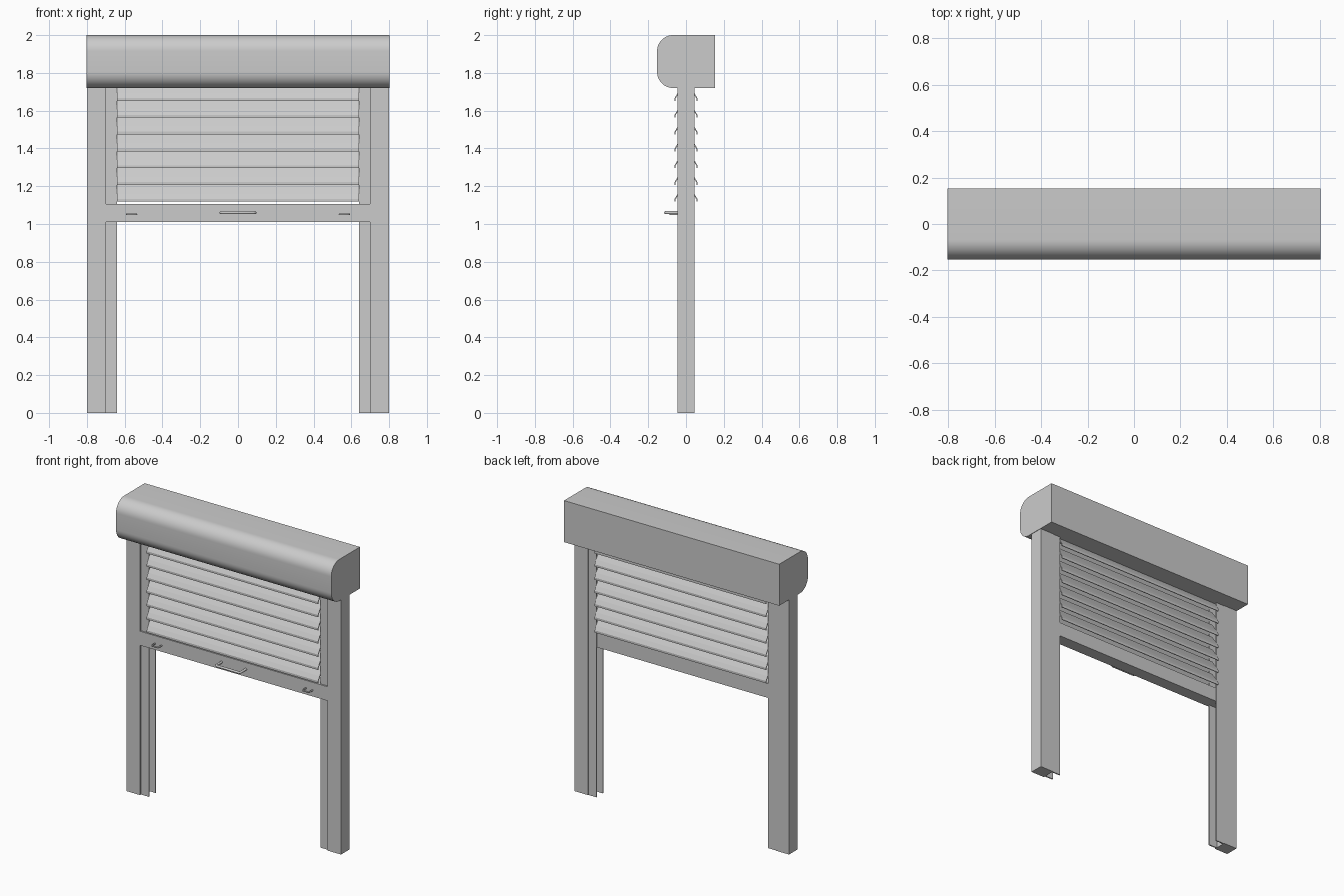
import bpy, bmesh, math
from mathutils import Vector

if "Cube" in bpy.data.objects:
    bpy.data.objects.remove(bpy.data.objects["Cube"])


def add_object(name, bm, smooth=False):
    bmesh.ops.recalc_face_normals(bm, faces=bm.faces)
    mesh = bpy.data.meshes.new(name)
    bm.to_mesh(mesh)
    bm.free()
    ob = bpy.data.objects.new(name, mesh)
    bpy.context.collection.objects.link(ob)
    if smooth:
        bpy.ops.object.select_all(action='DESELECT')
        ob.select_set(True)
        bpy.context.view_layer.objects.active = ob
        bpy.ops.object.shade_smooth_by_angle(angle=math.radians(35))
    return ob


def prism(name, points, direction, smooth=False):
    """Extrude a closed outline along a direction vector."""
    bm = bmesh.new()
    face = bm.faces.new([bm.verts.new(p) for p in points])
    ext = bmesh.ops.extrude_face_region(bm, geom=[face])
    moved = [v for v in ext["geom"] if isinstance(v, bmesh.types.BMVert)]
    bmesh.ops.translate(bm, vec=Vector(direction), verts=moved)
    return add_object(name, bm, smooth)


def along_x(name, yz, half, smooth=False):
    return prism(name, [(-half, y, z) for y, z in yz], (2 * half, 0, 0), smooth)


def rod(name, path, radius, scale_z=1.0):
    """Round bar following a bent path."""
    cu = bpy.data.curves.new(name, 'CURVE')
    cu.dimensions = '3D'
    cu.bevel_depth = radius
    cu.bevel_resolution = 3
    cu.use_fill_caps = True
    sp = cu.splines.new('POLY')
    sp.points.add(len(path) - 1)
    for p, co in zip(sp.points, path):
        p.co = (*co, 1)
    ob = bpy.data.objects.new(name, cu)
    bpy.context.collection.objects.link(ob)
    return ob


# Roller housing with two rounded front edges
R, FRONT, BACK, LOW, TOP = 0.085, -0.153, 0.153, 1.72, 2.0
outline = [(BACK, LOW), (BACK, TOP)]
for cz, start in ((TOP - R, 90), (LOW + R, 180)):
    for i in range(13):
        a = math.radians(start + 90 * i / 12)
        outline.append((FRONT + R + R * math.cos(a), cz + R * math.sin(a)))
along_x("roller_housing", outline, 0.803, smooth=True)

# Side posts: solid outer block with a slotted guide channel on the inside
channel = [(0.80, -0.045), (0.80, 0.045), (0.70, 0.045), (0.70, 0.042),
           (0.64, 0.042), (0.64, 0.034), (0.70, 0.034), (0.70, -0.027),
           (0.64, -0.027), (0.64, -0.035), (0.70, -0.035), (0.70, -0.045)]
for side, s in (("left", -1), ("right", 1)):
    prism(side + "_post", [(s * x, y, 0) for x, y in channel], (0, 0, 1.73))

# Bottom rail of the shutter
along_x("bottom_rail", [(-0.045, 1.01), (0.037, 1.01), (0.037, 1.105), (-0.045, 1.105)], 0.70)

# Chevron slats with small downturned lips, sloping out to both faces
half_section = [(0.0, 0.105), (0.044, 0.042), (0.060, 0.015), (0.060, 0.0)]
inner_section = [(0.055, 0.0), (0.055, 0.013), (0.040, 0.036), (0.0, 0.095)]
right_half = half_section + inner_section
section = right_half + [(-y, z) for y, z in reversed(right_half[1:-1])]
for i in range(7):
    z0 = 1.652 - 0.089 * i
    along_x(f"slat_{i + 1}", [(y, z0 + z) for y, z in section], 0.64)


def grip(name, cx, cz, half, reach, radius):
    """Bent pull bar standing off the rail, corners softened."""
    y0, y1, c = -0.04, -0.045 - reach, radius * 1.2
    left = [(-half, y0), (-half, y1 + c), (-half + c * 0.3, y1 + c * 0.3), (-half + c, y1)]
    path = left + [(-x, y) for x, y in reversed(left)]
    rod(name, [(cx + x, y, cz) for x, y in path], radius)


# Central pull handle and two small latches
grip("pull_handle", 0, 1.06, 0.09, 0.063, 0.008)
for side, s in (("left", -1), ("right", 1)):
    grip(side + "_latch", s * 0.563, 1.052, 0.025, 0.038, 0.005)
